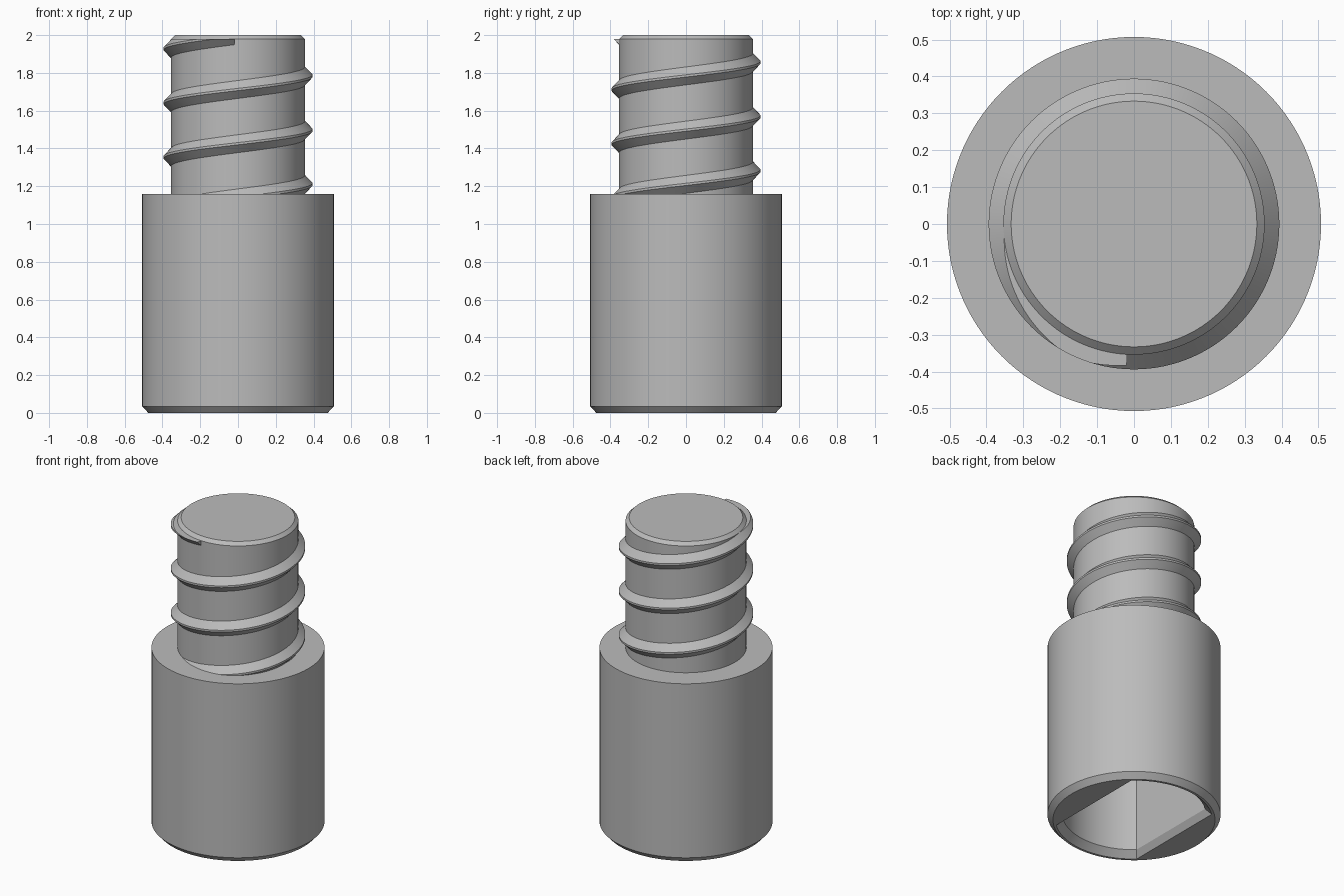
import bpy, bmesh, math

if "Cube" in bpy.data.objects:
    bpy.data.objects.remove(bpy.data.objects["Cube"])

SEGMENTS = 120
FLAT_RATIO = math.cos(math.radians(48))  # socket flat distance / arc radius

grey = bpy.data.materials.new("plain grey")
grey.use_nodes = True
colour = (0.5, 0.5, 0.5, 1)
grey.diffuse_color = colour
grey.node_tree.nodes["Principled BSDF"].inputs["Base Color"].default_value = colour


def finish(bm, name):
    bmesh.ops.recalc_face_normals(bm, faces=bm.faces)
    mesh = bpy.data.meshes.new(name)
    bm.to_mesh(mesh)
    bm.free()
    mesh.materials.append(grey)
    obj = bpy.data.objects.new(name, mesh)
    bpy.context.collection.objects.link(obj)
    bpy.ops.object.select_all(action='DESELECT')
    obj.select_set(True)
    bpy.context.view_layer.objects.active = obj
    bpy.ops.object.shade_smooth_by_angle(angle=math.radians(15))
    return obj


def bridge(bm, a, b, closed=True):
    n = len(a)
    for i in range(n if closed else n - 1):
        j = (i + 1) % n
        bm.faces.new((a[i], a[j], b[j], b[i]))


def loft(name, sections):
    """Stack rings of (radius, height, has two flats) and cap both ends."""
    bm = bmesh.new()
    rings = []
    for radius, z, flats in sections:
        ring = []
        for i in range(SEGMENTS):
            a = math.tau * i / SEGMENTS
            r = radius
            if flats:
                r = min(r, radius * FLAT_RATIO / max(abs(math.cos(a)), 1e-6))
            ring.append(bm.verts.new((r * math.cos(a), r * math.sin(a), z)))
        rings.append(ring)
    for a, b in zip(rings, rings[1:]):
        bridge(bm, a, b)
    bm.faces.new(rings[0])
    bm.faces.new(rings[-1])
    return finish(bm, name)


# Body with chamfered foot and a blind two-flat socket underneath
loft("body", [
    (0.507, 1.16, False), (0.507, 0.035, False), (0.475, 0, False),
    (0.46, 0, True), (0.42, 0.04, True), (0.42, 0.8, True),
])

# Threaded shank core with a small top chamfer
loft("shank", [(0.354, 1.1, False), (0.354, 1.98, False), (0.333, 2, False)])

# Helical thread ridge, trimmed level below the shank chamfer
PITCH, CREST_Z, TRIM_Z = 0.287, 1.21, 1.98
profile = [(0.34, -0.062), (0.394, -0.006), (0.394, 0.006), (0.34, 0.062)]
bm = bmesh.new()
previous = None
for step in range(-48, 330):
    a = math.tau * step / SEGMENTS
    z = CREST_Z + PITCH * step / SEGMENTS
    section = [bm.verts.new((r * math.cos(a), r * math.sin(a), z + h)) for r, h in profile]
    if previous:
        bridge(bm, previous, section)
    else:
        bm.faces.new(section)
    previous = section
bm.faces.new(previous)
cut = bmesh.ops.bisect_plane(bm, geom=bm.verts[:] + bm.edges[:] + bm.faces[:],
                             plane_co=(0, 0, TRIM_Z), plane_no=(0, 0, 1), clear_outer=True)
rim = [e for e in cut["geom_cut"] if isinstance(e, bmesh.types.BMEdge)]
bmesh.ops.triangle_fill(bm, use_beauty=True, edges=rim)
finish(bm, "thread")
